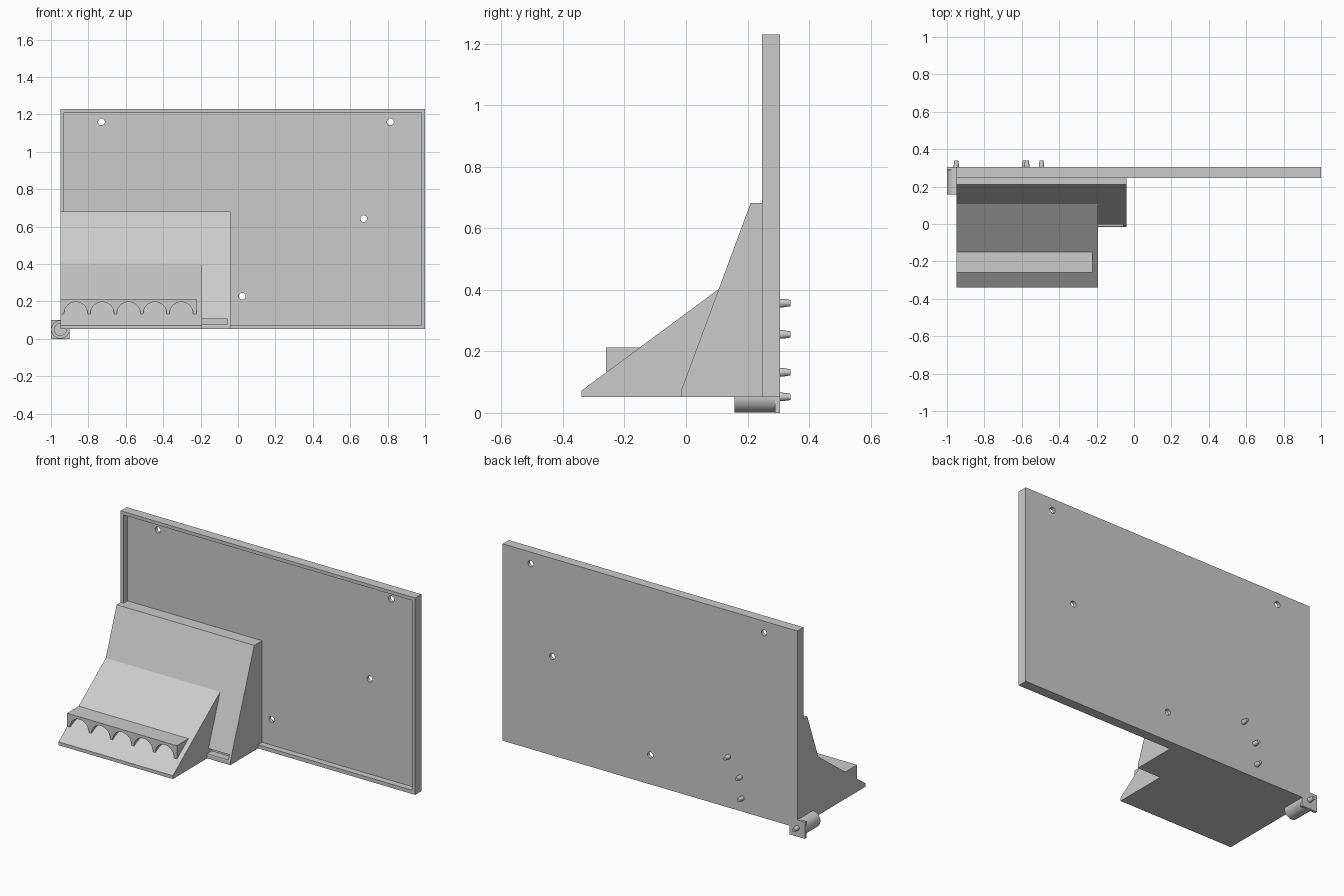
import bpy, bmesh, math
from mathutils import Matrix

if "Cube" in bpy.data.objects:
    bpy.data.objects.remove(bpy.data.objects["Cube"])


def finish(name, bm):
    bmesh.ops.recalc_face_normals(bm, faces=bm.faces[:])
    me = bpy.data.meshes.new(name)
    bm.to_mesh(me)
    bm.free()
    ob = bpy.data.objects.new(name, me)
    bpy.context.collection.objects.link(ob)
    return ob


def prism(name, points, a, b, axis):
    """Extrude a profile: axis 'x' takes (y, z) points, axis 'y' takes (x, z)."""
    place = (lambda p, t: (t, p[0], p[1])) if axis == 'x' else (lambda p, t: (p[0], t, p[1]))
    bm = bmesh.new()
    face = bm.faces.new([bm.verts.new(place(p, a)) for p in points])
    new = bmesh.ops.extrude_face_region(bm, geom=[face])['geom']
    shift = (b - a, 0, 0) if axis == 'x' else (0, b - a, 0)
    bmesh.ops.translate(bm, vec=shift, verts=[v for v in new if isinstance(v, bmesh.types.BMVert)])
    return finish(name, bm)


def box(name, x0, x1, y0, y1, z0, z1):
    return prism(name, [(x0, z0), (x1, z0), (x1, z1), (x0, z1)], y0, y1, 'y')


def rod(name, x, z, y0, y1, r0, r1, sides=32):
    """Round rod or cone along y."""
    bm = bmesh.new()
    m = Matrix.Translation((x, (y0 + y1) / 2, z)) @ Matrix.Rotation(-math.pi / 2, 4, 'X')
    bmesh.ops.create_cone(bm, cap_ends=True, segments=sides, radius1=r0, radius2=r1,
                          depth=y1 - y0, matrix=m)
    return finish(name, bm)


def smooth(ob):
    bpy.ops.object.select_all(action='DESELECT')
    ob.select_set(True)
    bpy.context.view_layer.objects.active = ob
    bpy.ops.object.shade_smooth_by_angle(angle=math.radians(35))


def cut(ob, cutter):
    mod = ob.modifiers.new("cut", 'BOOLEAN')
    mod.operation, mod.solver, mod.object = 'DIFFERENCE', 'EXACT', cutter
    bpy.context.view_layer.objects.active = ob
    bpy.ops.object.modifier_apply(modifier=mod.name)
    bpy.data.objects.remove(cutter)


# back board: shallow tray with a thin rim and four screw holes
board = box("back_board", -0.95, 1.0, 0.247, 0.305, 0.052, 1.23)
cut(board, box("tray_cutter", -0.93, 0.98, 0.2, 0.285, 0.074, 1.21))
for x, z in [(-0.73, 1.16), (0.815, 1.16), (0.672, 0.643), (0.023, 0.228)]:
    cut(board, rod("hole_cutter", x, z, 0.2, 0.4, 0.018, 0.018))

# steep rear wedge with a slot at its foot
rear = prism("rear_wedge", [(0.247, 0.052), (-0.016, 0.052), (-0.016, 0.072),
                            (0.21, 0.682), (0.247, 0.682)], -0.95, -0.04, 'x')
cut(rear, box("slot_cutter", -0.195, -0.055, -0.1, 0.03, 0.078, 0.106))
box("wedge_filler", -0.93, -0.04, 0.247, 0.285, 0.074, 0.682)

# gentler front wedge
prism("front_wedge", [(-0.34, 0.052), (-0.016, 0.052), (-0.016, 0.072),
                      (0.107, 0.403), (-0.34, 0.072)], -0.95, -0.193, 'x')

# arched comb standing on the front wedge
z0, r, n = 0.134, 0.063, 16
outline = [(-0.95, 0.213), (-0.95, z0)]
for i in range(5):
    cx = -0.867 + i * 0.141
    outline += [(cx - r * math.cos(math.pi * k / n), z0 + r * math.sin(math.pi * k / n))
                for k in range(n + 1)]
outline += [(-0.223, z0), (-0.223, 0.213)]
prism("arched_comb", outline, -0.26, -0.15, 'y')

# corner socket: square plate with a hollow barrel
box("socket_plate", -1.0, -0.9, 0.29, 0.305, 0.0, 0.1)
barrel = rod("socket_barrel", -0.95, 0.05, 0.157, 0.29, 0.049, 0.049, 48)
cut(barrel, rod("bore_cutter", -0.95, 0.05, 0.1, 0.28, 0.032, 0.032, 48))
smooth(barrel)

# tapered pegs on the back
for i, (x, z) in enumerate([(-0.495, 0.357), (-0.573, 0.255), (-0.585, 0.132), (-0.95, 0.052)]):
    smooth(rod(f"peg_{i + 1}", x, z, 0.305, 0.314, 0.014, 0.014))
    smooth(rod(f"peg_tip_{i + 1}", x, z, 0.314, 0.34, 0.014, 0.01))
